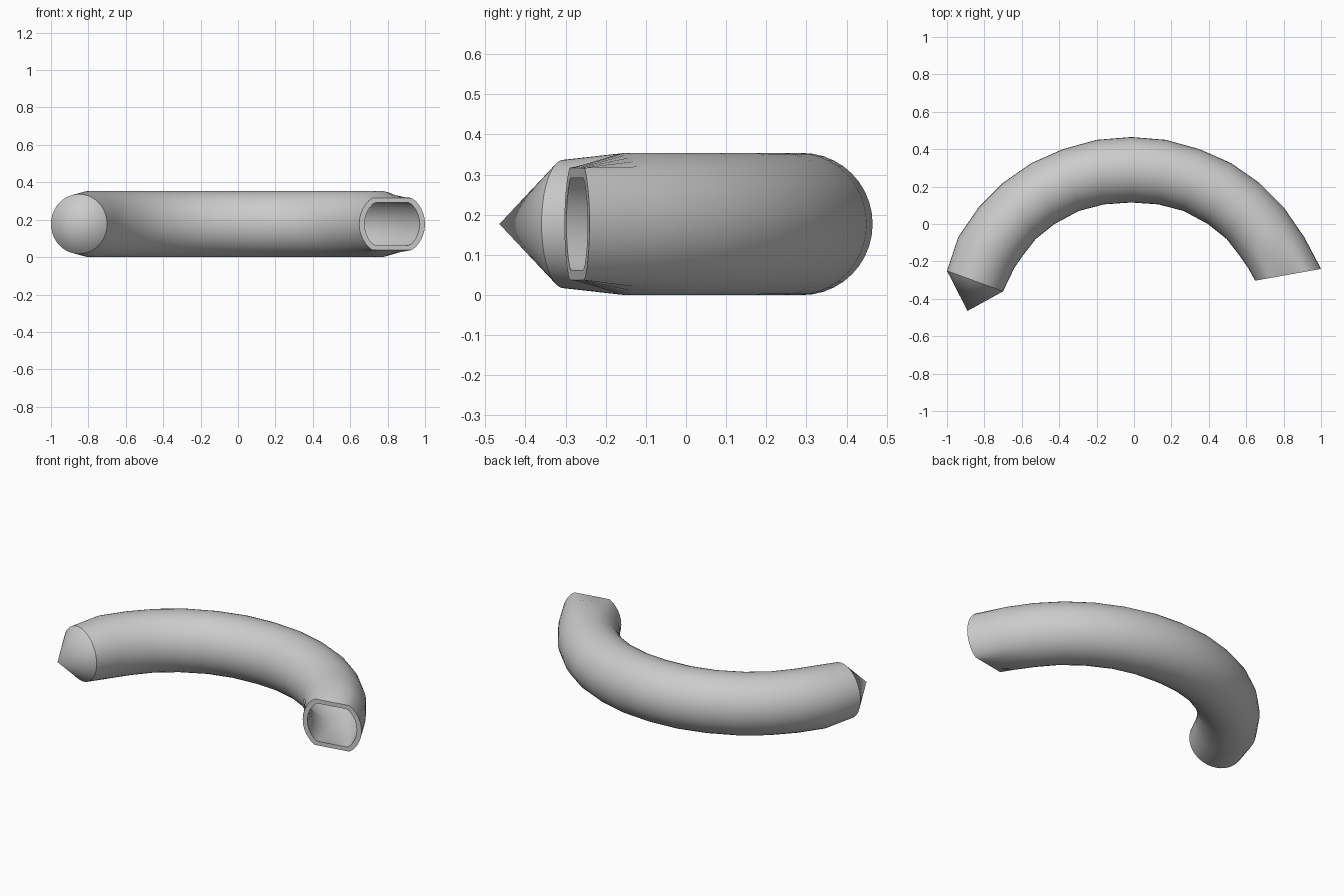
import bpy, bmesh, math
from mathutils import Vector

if "Cube" in bpy.data.objects:
    bpy.data.objects.remove(bpy.data.objects["Cube"], do_unlink=True)

SIDES = 40
RADIUS = 0.177
MID_X = -0.015

grey = bpy.data.materials.new("plain grey")
grey.use_nodes = True
colour = (0.6, 0.6, 0.6, 1)
grey.diffuse_color = colour
grey.node_tree.nodes["Principled BSDF"].inputs["Base Color"].default_value = colour

# Outer and inner edge of the bend for half of the arc, relative to its middle
half = [((0, .465), (0, .115)), ((.185, .45), (.145, .105)), ((.365, .4), (.28, .07)),
        ((.535, .325), (.41, 0)), ((.685, .22), (.51, -.08)),
        ((.815, .09), (.58, -.17)), ((.925, -.07), (.625, -.235))]


def station(outer, inner, sign=1, mid=MID_X):
    return [Vector((mid + sign * p[0], p[1], RADIUS)) for p in (outer, inner)]


def ring(bm, outer, inner, height=RADIUS, clip=1.0, scale=1.0):
    """Round section between two edge points, flattened above and below at clip."""
    centre, arm = (outer + inner) / 2, (outer - inner) / 2
    verts = []
    for i in range(SIDES):
        a = math.tau * i / SIDES
        z = max(-clip, min(clip, height * math.sin(a)))
        verts.append(bm.verts.new(centre + scale * (arm * math.cos(a) + Vector((0, 0, z)))))
    return verts


def bridge(bm, a, b):
    for i in range(SIDES):
        j = (i + 1) % SIDES
        bm.faces.new((a[i], a[j], b[j], b[i]))


bm = bmesh.new()
path = [station(o, i, -1) for o, i in reversed(half[1:])]
path += [station(o, i) for o, i in half]
nose_end = station((-1, -.25), (-.7, -.36), mid=0)
open_end = station((1, -.24), (.648, -.303), mid=0)

# Outer skin from the pointed end to the flattened mouth
rings = [ring(bm, *nose_end, height=.16)]
rings += [ring(bm, *s) for s in path]
rings.append(ring(bm, *open_end, clip=.14))

# Mouth rim and hollow inside
rings.append(ring(bm, *open_end, clip=.137, scale=.84))
rings += [ring(bm, *s, scale=.84) for s in reversed(path)]
for a, b in zip(rings, rings[1:]):
    bridge(bm, a, b)
bm.faces.new(rings[-1])

# Pointed nose
tip = bm.verts.new((-.89, -.465, RADIUS))
for i in range(SIDES):
    bm.faces.new((rings[0][(i + 1) % SIDES], rings[0][i], tip))

bmesh.ops.recalc_face_normals(bm, faces=bm.faces)
mesh = bpy.data.meshes.new("curved_tube")
bm.to_mesh(mesh)
bm.free()
mesh.materials.append(grey)
tube = bpy.data.objects.new("curved_tube", mesh)
bpy.context.collection.objects.link(tube)
bpy.ops.object.select_all(action="DESELECT")
tube.select_set(True)
bpy.context.view_layer.objects.active = tube
bpy.ops.object.shade_smooth_by_angle(angle=math.radians(32))
